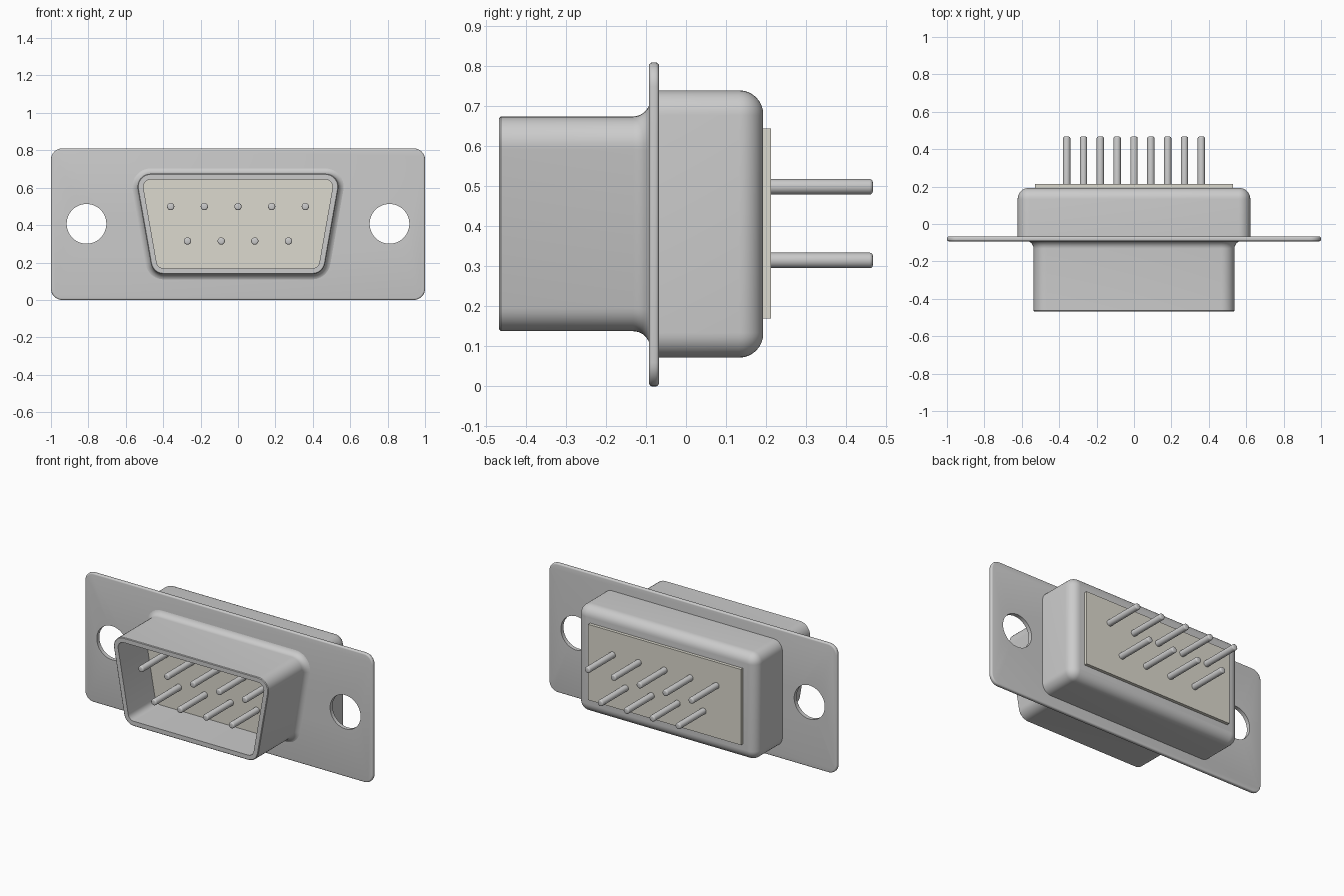
import bpy, bmesh
from math import sin, cos, tan, pi, radians

if "Cube" in bpy.data.objects:
    bpy.data.objects.remove(bpy.data.objects["Cube"])


def ring(xt, zt, xb, zb, r, tilt=0.0, n=8):
    """Rounded trapezoid in x/z: arc centres (xt, zt) top and (xb, zb) bottom."""
    arcs = [(xb, zb, -pi / 2, -tilt), (xt, zt, -tilt, pi / 2),
            (-xt, zt, pi / 2, pi + tilt), (-xb, zb, pi + tilt, 1.5 * pi)]
    return [(cx + r * cos(a + (b - a) * i / n), cz + r * sin(a + (b - a) * i / n))
            for cx, cz, a, b in arcs for i in range(n + 1)]


def loft(name, sections, closed=False, mat=None):
    """Skin a list of (y, ring) sections; cap the ends unless closed."""
    bm = bmesh.new()
    rows = [[bm.verts.new((x, y, z)) for x, z in pts] for y, pts in sections]
    pairs = list(zip(rows, rows[1:]))
    if closed:
        pairs.append((rows[-1], rows[0]))
    else:
        bm.faces.new(rows[0])
        bm.faces.new(rows[-1])
    for a, b in pairs:
        for i in range(len(a)):
            j = (i + 1) % len(a)
            bm.faces.new((a[i], a[j], b[j], b[i]))
    bmesh.ops.remove_doubles(bm, verts=bm.verts, dist=1e-5)
    bmesh.ops.recalc_face_normals(bm, faces=bm.faces)
    me = bpy.data.meshes.new(name)
    bm.to_mesh(me)
    bm.free()
    ob = bpy.data.objects.new(name, me)
    bpy.context.collection.objects.link(ob)
    if mat:
        me.materials.append(mat)
    return ob


def smooth(ob):
    bpy.ops.object.select_all(action='DESELECT')
    ob.select_set(True)
    bpy.context.view_layer.objects.active = ob
    bpy.ops.object.shade_smooth_by_angle(angle=radians(35))


TILT = radians(10)


def d_ring(off):
    return ring(0.467, 0.605, 0.467 - 0.397 * tan(TILT), 0.208, 0.07 + off, TILT)


def box_ring(hx, z0, z1, r, off=0.0):
    c = hx - r
    return ring(c, z1 - r, c, z0 + r, r + off)


def round_profile(y0, y1, r, n, both):
    """(y, inset) steps with a rounded y1 end, and optionally a rounded y0 end."""
    arc = [(r * (1 - sin(i * pi / 2 / n)), r * (1 - cos(i * pi / 2 / n))) for i in range(n + 1)]
    start = [(y0 + dy, -off) for dy, off in reversed(arc)] if both else [(y0, 0)]
    return start + [(y1 - dy, -off) for dy, off in arc] if not both else \
        [(y, o) for y, o in start] + [(y1 - dy, -off) for dy, off in arc]


ivory = bpy.data.materials.new("ivory_plastic")
ivory.diffuse_color = (0.72, 0.70, 0.62, 1)
ivory.use_nodes = True
ivory.node_tree.nodes["Principled BSDF"].inputs["Base Color"].default_value = ivory.diffuse_color

# Mounting flange with two round holes
flange = loft("flange", [(y, box_ring(1.0, 0.0, 0.81, 0.06, o))
                         for y, o in round_profile(-0.0925, -0.0675, 0.009, 4, True)])
for s in (-1, 1):
    bpy.ops.mesh.primitive_cylinder_add(vertices=64, radius=0.106, depth=0.3,
                                        location=(s * 0.81, -0.08, 0.407), rotation=(pi / 2, 0, 0))
    cutter = bpy.context.object
    cutter.hide_render = True
    mod = flange.modifiers.new("hole", 'BOOLEAN')
    mod.operation, mod.solver, mod.object = 'DIFFERENCE', 'EXACT', cutter
    bpy.context.view_layer.objects.active = flange
    bpy.ops.object.modifier_apply(modifier=mod.name)
    bpy.data.objects.remove(cutter)
smooth(flange)

# D-shaped front shell: flared base, rounded rim, hollow inside
R, N = 0.042, 8
steps = [(-0.09 - R * sin(i * pi / 2 / N), R * cos(i * pi / 2 / N)) for i in range(N + 1)]
steps = [(-0.09 - R * (1 - cos(i * pi / 2 / N)), R * (1 - sin(i * pi / 2 / N))) for i in range(N + 1)]
steps += [(-0.463, 0), (-0.467, -0.004), (-0.467, -0.031), (-0.08, -0.031), (-0.08, R)]
smooth(loft("front_shell", [(y, d_ring(o)) for y, o in steps], closed=True))

# Insulator inside the front shell
smooth(loft("front_insulator", [(-0.2, d_ring(-0.0305)), (-0.07, d_ring(-0.0305))], mat=ivory))

# Rounded back housing
smooth(loft("back_housing", [(y, box_ring(0.622, 0.072, 0.74, 0.062, o))
                             for y, o in round_profile(-0.07, 0.193, 0.06, 8, False)]))

# Raised rectangular insulator on the back
panel = [(-0.53, 0.17), (0.53, 0.17), (0.53, 0.645), (-0.53, 0.645)]
loft("back_insulator", [(0.15, panel), (0.213, panel)], mat=ivory)

# Contact pins in two staggered rows
for count, z in ((5, 0.499), (4, 0.315)):
    for k in range(count):
        x = (k - (count - 1) / 2) * 0.18
        pin = loft("pin", [(y, ring(0, 0, 0, 0, 0.0195 + o, n=6))
                           for y, o in round_profile(-0.453, 0.467, 0.008, 3, True)])
        pin.location = (x, 0, z)
        smooth(pin)
